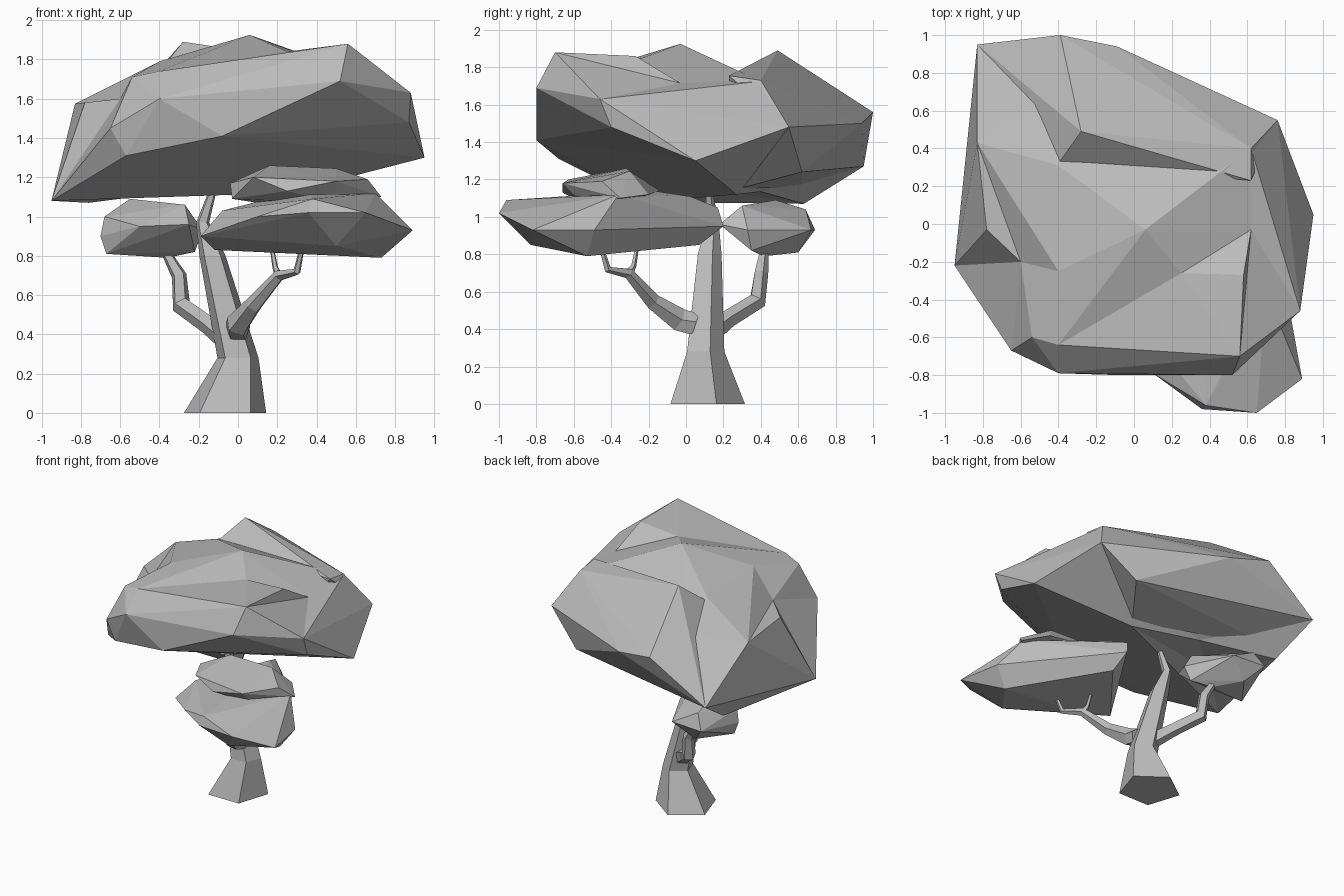
import bpy
import bmesh
from math import cos, sin, tau
from mathutils import Vector

if "Cube" in bpy.data.objects:
    bpy.data.objects.remove(bpy.data.objects["Cube"], do_unlink=True)

grey = bpy.data.materials.new("plain_grey")
grey.use_nodes = True
colour = (0.5, 0.5, 0.5, 1)
grey.diffuse_color = colour
for node in grey.node_tree.nodes:
    if node.type == "BSDF_PRINCIPLED":
        node.inputs["Base Color"].default_value = colour


def finish(bm, name):
    """Turn a bmesh into a flat-shaded object with the shared material."""
    bmesh.ops.recalc_face_normals(bm, faces=bm.faces)
    mesh = bpy.data.meshes.new(name)
    bm.to_mesh(mesh)
    bm.free()
    mesh.materials.append(grey)
    obj = bpy.data.objects.new(name, mesh)
    bpy.context.collection.objects.link(obj)
    return obj


def faceted_clump(name, corners, dents=()):
    """A faceted foliage mass stretched over its corners, then dented."""
    bm = bmesh.new()
    for corner in corners:
        bm.verts.new(corner)
    pushed = [(bm.verts.new(start), end) for start, end in dents]
    bmesh.ops.convex_hull(bm, input=bm.verts)
    for vert, end in pushed:
        vert.co = end
    loose = [v for v in bm.verts if not v.link_faces]
    bmesh.ops.delete(bm, geom=loose, context="VERTS")
    return finish(bm, name)


def limb(name, path, sides=5, level=False):
    """A tapering limb through (x, y, z, radius) stations."""
    bm = bmesh.new()
    centres = [Vector(station[:3]) for station in path]
    rings = []
    for i, station in enumerate(path):
        before = centres[max(i - 1, 0)]
        after = centres[min(i + 1, len(path) - 1)]
        up = Vector((0, 0, 1))
        turn = up.rotation_difference(up if level else after - before)
        ring = []
        for k in range(sides):
            angle = tau * (k / sides + 1 / 4)
            offset = Vector((cos(angle), sin(angle), 0)) * station[3]
            ring.append(bm.verts.new(centres[i] + turn @ offset))
        rings.append(ring)
    for low, high in zip(rings, rings[1:]):
        for k in range(sides):
            n = (k + 1) % sides
            bm.faces.new((low[k], low[n], high[n], high[k]))
    bm.faces.new(rings[0][::-1])
    bm.faces.new(rings[-1])
    return finish(bm, name)


# Trunk, flared at the foot and leaning towards its top shoot
limb("trunk", [(-.066, .095, 0, .22), (0, .095, .28, .11), (-.13, .12, .8, .07),
               (-.18, .14, .97, .035), (-.12, .12, 1.16, .018)], level=True)

# Branches carrying the lower foliage
limb("front_branch", [(0, .05, .42, .065), (.0, -.04, .45, .065),
                      (.08, -.18, .55, .045), (.21, -.31, .7, .03),
                      (.3, -.42, .72, .02), (.33, -.46, .86, .012)])
limb("front_twig", [(.21, -.31, .69, .025), (.19, -.28, .74, .015),
                    (.17, -.26, .85, .01)])
limb("back_branch", [(-.06, .13, .38, .06), (-.15, .22, .45, .05),
                     (-.29, .38, .55, .05), (-.3, .4, .7, .04),
                     (-.38, .42, .84, .022)])

# Main crown: the broad front mass, dented on top, flanks and underside
crown = faceted_clump("main_crown", [
    (.06, -.03, 1.925), (.56, -.7, 1.88), (.58, -.27, 1.86), (.62, .22, 1.75),
    (-.4, .31, 1.76), (-.4, -.25, 1.79), (-.4, -.64, 1.74), (-.4, -.79, 1.6),
    (.52, -.8, 1.69), (-.08, -.8, 1.41), (.88, -.46, 1.63), (.87, -.4, 1.48),
    (.76, .55, 1.48), (.95, .05, 1.3), (-.54, -.6, 1.71), (-.54, .13, 1.69),
    (-.65, -.67, 1.45), (-.57, -.68, 1.31), (-.95, -.22, 1.08),
    (-.89, .02, 1.2), (-.78, -.03, 1.58), (-.83, .43, 1.575), (.62, .4, 1.725),
    (-.52, .64, 1.61), (-.83, .95, 1.27), (-.76, .63, 1.07), (.25, .27, 1.12)],
    dents=[((-.72, -.25, 1.64), (-.6, -.2, 1.6)),
           ((.63, -.03, 1.82), (.62, -.03, 1.715)),
           ((.25, -.26, 1.93), (.25, -.26, 1.84)),
           ((-.6, .1, 1.04), (-.6, .1, 1.15)),
           ((-.25, .4, 1.05), (-.25, .4, 1.135))])

# The rear mass rises to a second peak and merges into the crown
rear = faceted_clump("rear_crown", [
    (-.28, .49, 1.89), (-.52, .64, 1.61), (.62, .23, 1.755), (.62, .4, 1.73),
    (-.4, .32, 1.74), (.76, .55, 1.48), (-.39, 1, 1.56), (-.09, .94, 1.5),
    (-.83, .95, 1.27), (-.74, .62, 1.16), (.25, .28, 1.15), (.5, .62, 1.24)])
merge = crown.modifiers.new("merge_rear", "BOOLEAN")
merge.operation = "UNION"
merge.solver = "EXACT"
merge.object = rear
bpy.context.view_layer.objects.active = crown
bpy.ops.object.modifier_apply(modifier=merge.name)
bpy.data.objects.remove(rear, do_unlink=True)

# Lower front foliage
faceted_clump("front_foliage", [
    (.36, -.98, 1.02), (.38, -.96, 1.09), (.65, -1, 1.02), (.89, -.82, .93),
    (.83, -.49, .93), (.7, -.36, 1.12), (.35, -.18, 1.14), (.1, -.79, 1.0),
    (.73, -.53, .79), (.5, -.83, .85), (.1, -.5, .82), (-.12, -.4, .83),
    (-.19, -.49, .9), (-.08, -.4, 1.03), (.2, .17, 1.05), (.23, .2, .95),
    (.25, .07, .85), (.25, .02, 1.11)])

# Small clump resting on the front foliage
faceted_clump("upper_foliage", [
    (-.04, -.4, 1.17), (-.03, -.45, 1.09), (.08, -.63, 1.2), (.16, -.32, 1.26),
    (.5, -.3, 1.245), (.25, -.66, 1.13), (.5, -.66, 1.18), (.66, -.45, 1.19),
    (.73, -.35, 1.1), (.6, -.2, 1.12), (.2, -.14, 1.14), (.1, -.3, 1.07),
    (.5, -.55, 1.07)])

# Back foliage
faceted_clump("back_foliage", [
    (-.55, .48, 1.09), (-.27, .3, 1.06), (-.68, .35, 1.0), (-.7, .36, .9),
    (-.55, .64, 1.04), (-.35, .67, .93), (-.18, .33, .93), (-.25, .18, .96),
    (-.5, .22, .95), (-.61, .69, .93), (-.67, .37, .81), (-.36, .42, .79),
    (-.22, .35, .82), (-.5, .6, .81)])
